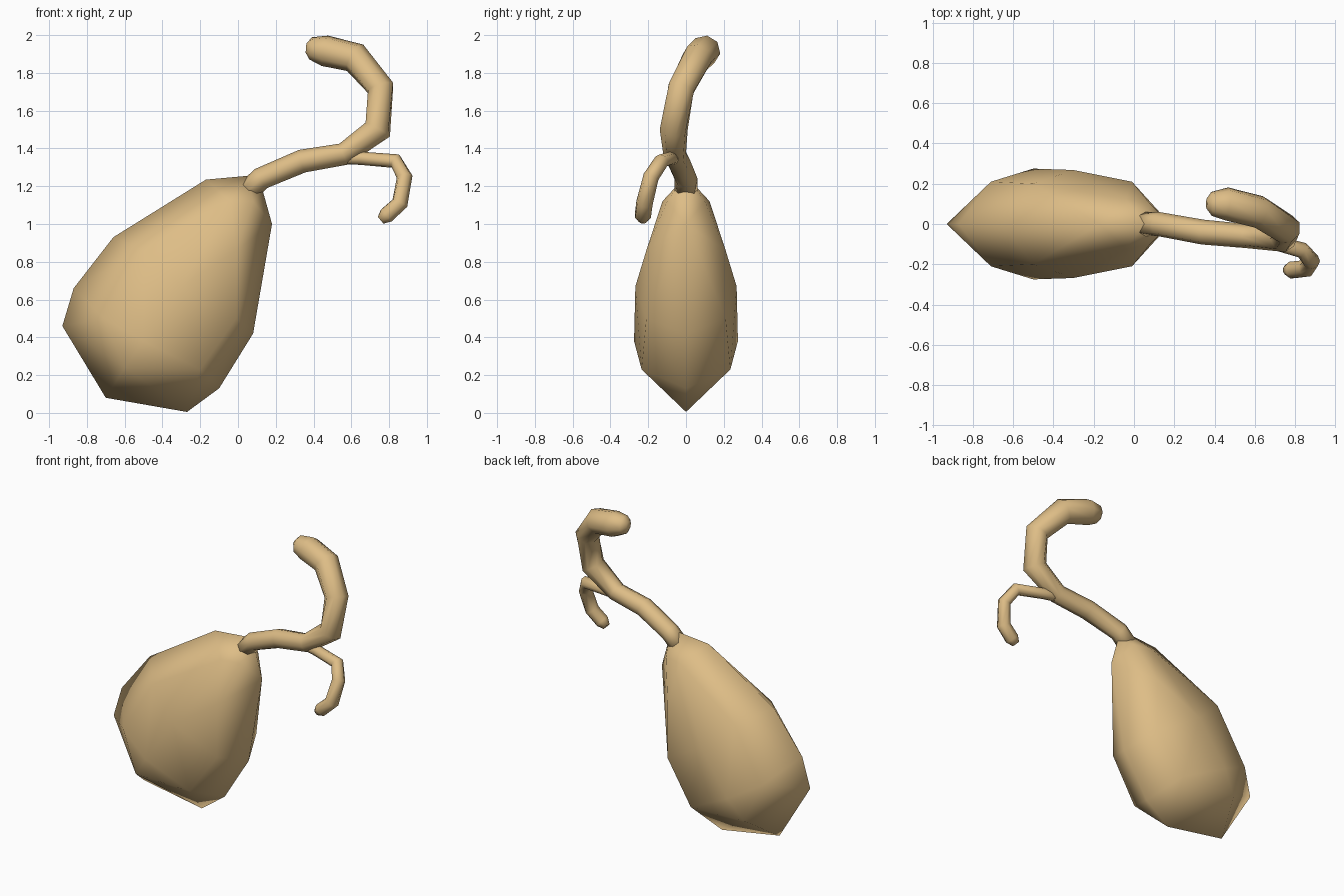
import bpy
import bmesh
from math import cos, sin, tau
from mathutils import Vector

cube = bpy.data.objects.get("Cube")
if cube:
    bpy.data.objects.remove(cube, do_unlink=True)

tan = bpy.data.materials.new("seed_tan")
tan.use_nodes = True
tan.diffuse_color = (0.73, 0.51, 0.24, 1)
tan.node_tree.nodes["Principled BSDF"].inputs["Base Color"].default_value = tan.diffuse_color


def finish(name, bm):
    """Turn a bmesh into a smooth shaded object."""
    bmesh.ops.recalc_face_normals(bm, faces=bm.faces)
    for face in bm.faces:
        face.smooth = True
    mesh = bpy.data.meshes.new(name)
    bm.to_mesh(mesh)
    bm.free()
    mesh.materials.append(tan)
    obj = bpy.data.objects.new(name, mesh)
    bpy.context.scene.collection.objects.link(obj)
    return obj


def tube(name, path, sides=8):
    """Sweep a ring along (x, y, z, radius) points, with mitred bends."""
    bm = bmesh.new()
    points = [Vector(p[:3]) for p in path]
    rings = []
    last = len(points) - 1
    up = Vector((0, 0, 1))
    for i, centre in enumerate(points):
        before = (centre - points[max(i - 1, 0)]).normalized()
        after = (points[min(i + 1, last)] - centre).normalized()
        along = (before + after).normalized()
        up = (up - along * up.dot(along)).normalized()
        side = along.cross(up)
        ring = [bm.verts.new(centre + path[i][3] * (up * cos(tau * k / sides) + side * sin(tau * k / sides)))
                for k in range(sides)]
        rings.append(ring)
    for a, b in zip(rings, rings[1:]):
        for k in range(sides):
            n = (k + 1) % sides
            bm.faces.new((a[k], a[n], b[n], b[k]))
    bm.faces.new(rings[0])
    bm.faces.new(rings[-1])
    return finish(name, bm)


# Seed: a hull over the rim outline (x, z) and mirrored side points (x, y, z)
rim = [(-0.93, 0.46), (-0.87, 0.66), (-0.66, 0.93), (-0.17, 1.235), (0.05, 1.255), (0.13, 1.18),
       (0.18, 1.0), (0.08, 0.42), (-0.1, 0.13), (-0.27, 0.005), (-0.7, 0.08)]
flank = [(-0.71, 0.21, 0.5), (-0.6, 0.235, 0.24), (-0.5, 0.275, 0.38), (-0.2, 0.235, 0.23),
         (-0.3, 0.268, 0.67), (-0.01, 0.21, 0.5), (-0.01, 0.21, 0.86), (-0.5, 0.2, 0.86),
         (-0.04, 0.125, 1.12), (0.08, 0.1, 1.12)]
bm = bmesh.new()
for x, z in rim:
    bm.verts.new((x, 0, z))
for x, y, z in flank:
    for s in (-1, 1):
        bm.verts.new((x, s * y, z))
hull = bmesh.ops.convex_hull(bm, input=bm.verts)
loose = [v for v in bm.verts if not v.link_faces]
bmesh.ops.delete(bm, geom=loose, context="VERTS")
finish("seed", bm)

# Main sprout, curling back at the tip
tube("sprout", [(0.05, 0, 1.17, 0.06), (0.12, 0, 1.24, 0.06), (0.34, -0.04, 1.333, 0.062),
                (0.56, -0.06, 1.37, 0.06), (0.74, -0.065, 1.5, 0.075), (0.755, -0.025, 1.72, 0.075),
                (0.62, 0.06, 1.88, 0.082), (0.46, 0.1, 1.917, 0.083), (0.385, 0.1, 1.93, 0.06),
                (0.36, 0.1, 1.932, 0.025)])

# Thin side shoot, drooping forward
tube("side_shoot", [(0.5, -0.05, 1.345, 0.025), (0.65, -0.08, 1.348, 0.035), (0.835, -0.13, 1.333, 0.04),
                    (0.882, -0.185, 1.25, 0.042), (0.857, -0.22, 1.11, 0.045),
                    (0.785, -0.228, 1.045, 0.045), (0.755, -0.228, 1.02, 0.025)])
